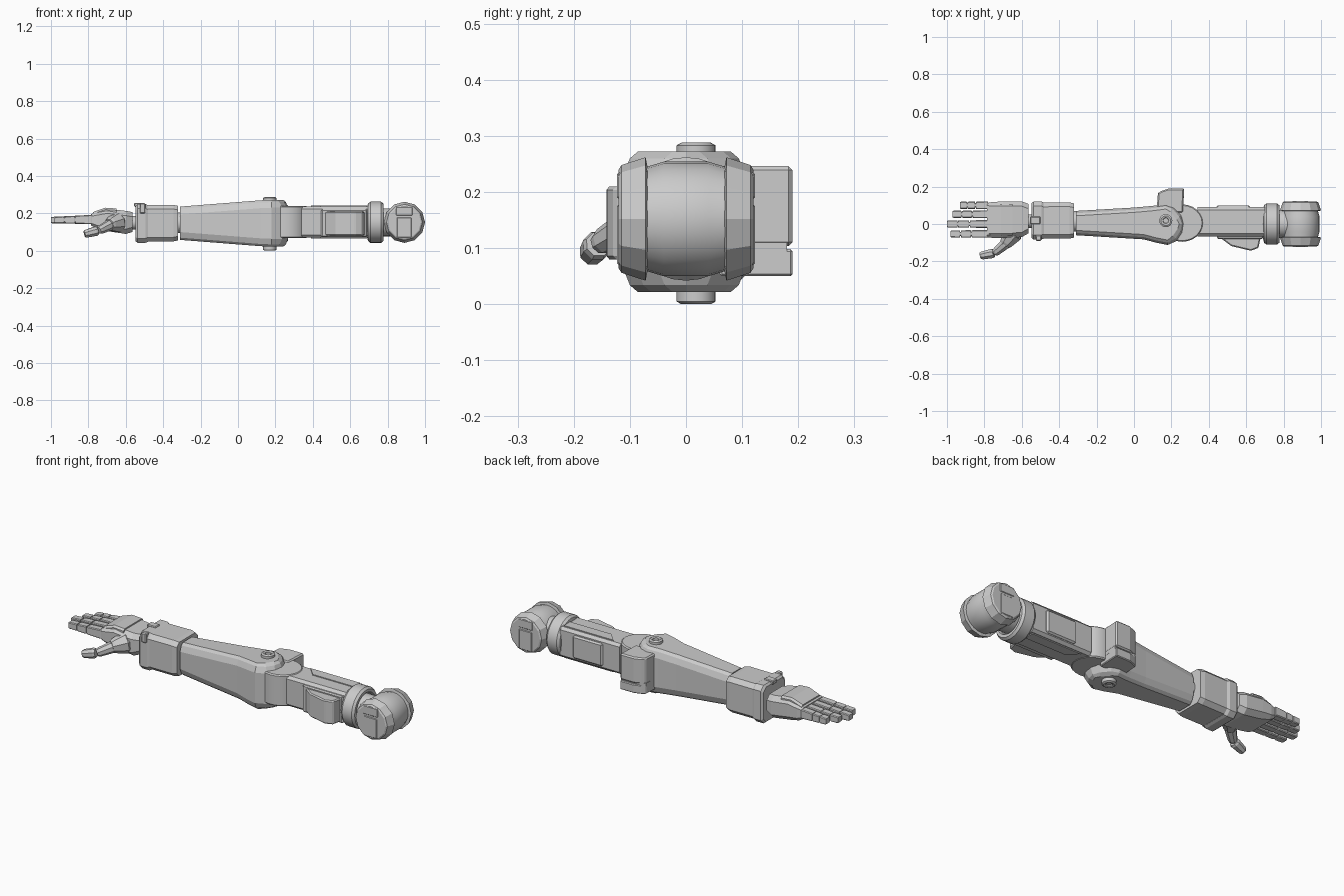
import bpy, bmesh, math
from mathutils import Vector

if "Cube" in bpy.data.objects:
    bpy.data.objects.remove(bpy.data.objects["Cube"])

metal = bpy.data.materials.new("light_grey_metal")
metal.diffuse_color = (0.6, 0.6, 0.6, 1)
metal.use_nodes = True
metal.node_tree.nodes["Principled BSDF"].inputs["Base Color"].default_value = metal.diffuse_color


def loft(name, rings, bevel=0.0, smooth=False):
    """Skin a list of equal-length rings and cap both ends."""
    bm = bmesh.new()
    vs = [[bm.verts.new(p) for p in r] for r in rings]
    n = len(rings[0])
    for a, b in zip(vs, vs[1:]):
        for i in range(n):
            bm.faces.new((a[i], a[(i + 1) % n], b[(i + 1) % n], b[i]))
    bm.faces.new(vs[0])
    bm.faces.new(vs[-1])
    bmesh.ops.recalc_face_normals(bm, faces=bm.faces)
    me = bpy.data.meshes.new(name)
    bm.to_mesh(me)
    bm.free()
    me.materials.append(metal)
    ob = bpy.data.objects.new(name, me)
    bpy.context.collection.objects.link(ob)
    if bevel:
        m = ob.modifiers.new("bevel", 'BEVEL')
        m.width, m.segments, m.limit_method = bevel, 1, 'ANGLE'
    if smooth:
        bpy.ops.object.select_all(action='DESELECT')
        ob.select_set(True)
        bpy.context.view_layer.objects.active = ob
        bpy.ops.object.shade_smooth_by_angle(angle=math.radians(28))
    return ob


def prism(name, outline, z0, z1, bevel=0.0, smooth=False):
    return loft(name, [[(x, y, z) for x, y in outline] for z in (z0, z1)], bevel, smooth)


def box(name, x0, x1, y0, y1, z0, z1, bevel=0.0):
    return prism(name, [(x0, y0), (x1, y0), (x1, y1), (x0, y1)], z0, z1, bevel)


def section(x, y0, y1, z0, z1, c):
    """Rectangle across the arm with cut corners."""
    return [(x, y0 + c, z0), (x, y1 - c, z0), (x, y1, z0 + c), (x, y1, z1 - c),
            (x, y1 - c, z1), (x, y0 + c, z1), (x, y0, z1 - c), (x, y0, z0 + c)]


def lathe(name, axis, centre, profile, sides, smooth=False):
    """Profile of (position, radius) turned about one axis; centre gives the other two."""
    rings = []
    for pos, r in profile:
        ring = []
        for i in range(sides):
            a = 2 * math.pi * i / sides
            p = [centre[0] + r * math.cos(a), centre[1] + r * math.sin(a)]
            p.insert("xyz".index(axis), pos)
            ring.append(p)
        rings.append(ring)
    return loft(name, rings, smooth=smooth)


def limb(name, p0, p1, r0, r1):
    """Tapered eight-sided link between two points."""
    p0, p1 = Vector(p0), Vector(p1)
    q = (p1 - p0).to_track_quat('Z', 'Y')
    ends = ((p0, r0 * 0.85), (p0.lerp(p1, 0.15), r0), (p0.lerp(p1, 0.85), r1), (p1, r1 * 0.8))
    return loft(name, [[p + q @ Vector((r * math.cos((i + .5) * math.pi / 4),
                                        r * math.sin((i + .5) * math.pi / 4), 0))
                        for i in range(8)] for p, r in ends])


# Shoulder joint: barrel with two flared caps and side plates
lathe("shoulder_barrel", 'y', (0.89, 0.152),
      [(-0.09, 0.093), (-0.07, 0.093), (-0.04, 0.102), (0.04, 0.102), (0.07, 0.093),
       (0.09, 0.093)], 24, True)
for s, side in ((-1, "front"), (1, "back")):
    lathe("shoulder_cap_" + side, 'y', (0.89, 0.152),
          [(s * 0.068, 0.09), (s * 0.072, 0.11), (s * 0.115, 0.096), (s * 0.12, 0.088)], 12)
    ya, yb = sorted((s * 0.115, s * 0.123))
    box("shoulder_plate_" + side, 0.85, 0.927, ya, yb, 0.07, 0.178, 0.003)
    box("shoulder_tab_" + side, 0.845, 0.932, ya, yb, 0.188, 0.235, 0.003)

# Collar between the shoulder and the upper arm
lathe("shoulder_neck", 'x', (0, 0.152), [(0.76, 0.075), (0.83, 0.075)], 24, True)
lathe("collar", 'x', (0, 0.152),
      [(0.69, 0.08), (0.695, 0.1), (0.708, 0.11), (0.765, 0.11), (0.777, 0.1), (0.777, 0.085),
       (0.765, 0.08)], 28, True)

# Upper arm with side housings and inlaid strips
loft("upper_arm", [section(x, -0.066, 0.09, 0.07, 0.236, 0.014) for x in (0.34, 0.70)])
prism("front_housing", [(0.44, -0.05), (0.45, -0.066), (0.52, -0.118), (0.625, -0.143),
                        (0.665, -0.128), (0.68, -0.06), (0.68, -0.05)], 0.08, 0.21, 0.006)
box("housing_rim", 0.445, 0.69, -0.08, -0.05, 0.074, 0.222, 0.006)
box("back_panel", 0.44, 0.62, 0.07, 0.1, 0.09, 0.215, 0.008)
for z, side in ((0.233, "top"), (0.065, "bottom")):
    prism("strip_" + side, [(0.39, 0.072), (0.69, 0.072), (0.69, 0.018), (0.44, 0.018)],
          z, z + 0.008)

# Elbow knuckle held between the forearm plates
prism("elbow_knuckle", [(0.258 + 0.112 * math.cos(i * math.pi / 12),
                         0.005 + 0.1 * math.sin(i * math.pi / 12)) for i in range(24)],
      0.068, 0.24, 0.006, True)

# Forearm: tapered outline with sloping top and bottom edges
outline = [(-0.31, 0.07), (0.0, 0.088), (0.1, 0.097), (0.17, 0.106), (0.22, 0.092),
           (0.255, 0.05), (0.268, 0.0), (0.26, -0.05), (0.235, -0.088), (0.18, -0.112),
           (0.12, -0.1), (0.05, -0.082), (-0.31, -0.06)]


def half_height(x):
    t = min(1, max(0, (x + 0.31) / 0.46))
    return 0.089 + 0.036 * t


def forearm_ring(sign, edge, inset):
    ring = []
    for x, y in outline:
        yy = math.copysign(max(0, abs(y) - inset), y)
        xx = x - inset if x > 0.2 else x
        ring.append((xx, yy, 0.147 + sign * (half_height(x) - edge)))
    return ring


loft("forearm", [forearm_ring(-1, 0, 0.026), forearm_ring(-1, 0.012, 0.012),
                 forearm_ring(-1, 0.042, 0), forearm_ring(1, 0.042, 0),
                 forearm_ring(1, 0.012, 0.012), forearm_ring(1, 0, 0.026)])

# Elbow bolt with dished ends
lathe("elbow_bolt", 'z', (0.17, 0.018),
      [(0.008, 0.014), (0.003, 0.016), (0, 0.026), (0.005, 0.035), (0.283, 0.035),
       (0.288, 0.026), (0.285, 0.016), (0.28, 0.014)], 20, True)

# Elbow fin in two stacked blocks
fin = [(0.12, 0.06), (0.128, 0.165), (0.145, 0.176), (0.185, 0.19), (0.268, 0.19), (0.262, 0.06)]
prism("elbow_fin_upper", fin, 0.104, 0.246, 0.007)
prism("elbow_fin_lower", fin, 0.05, 0.098, 0.004)
prism("elbow_fin_core", [(x, min(y, 0.18)) for x, y in fin], 0.09, 0.11)

# Wrist core and cuff
lathe("wrist_core", 'x', (0.015, 0.15), [(-0.6, 0.036), (-0.53, 0.036), (-0.53, 0.055),
                                        (-0.29, 0.055)], 20, True)
loft("cuff", [section(-0.49, -0.078, 0.114, 0.05, 0.244, 0.022),
              section(-0.345, -0.078, 0.115, 0.05, 0.245, 0.022),
              section(-0.32, -0.073, 0.11, 0.055, 0.24, 0.022)])
loft("cuff_band", [section(-0.547, -0.075, 0.112, 0.05, 0.24, 0.024),
                   section(-0.537, -0.083, 0.12, 0.042, 0.25, 0.024),
                   section(-0.495, -0.083, 0.12, 0.042, 0.25, 0.024),
                   section(-0.48, -0.077, 0.113, 0.049, 0.243, 0.024)])
box("cuff_latch", -0.525, -0.495, -0.09, -0.06, 0.20, 0.254, 0.005)
box("cuff_latch_top", -0.555, -0.50, 0.0, 0.04, 0.235, 0.256, 0.004)

# Hand
loft("palm", [section(-0.785, -0.072, 0.112, 0.135, 0.196, 0.012),
              section(-0.755, -0.074, 0.118, 0.118, 0.208, 0.018),
              section(-0.70, -0.076, 0.12, 0.105, 0.225, 0.025),
              section(-0.60, -0.07, 0.12, 0.09, 0.213, 0.025),
              section(-0.565, -0.05, 0.108, 0.1, 0.207, 0.025)])
loft("knuckle_guard", [section(-0.775, -0.06, 0.105, 0.16, 0.207, 0.01),
                       section(-0.71, -0.062, 0.107, 0.17, 0.23, 0.01),
                       section(-0.65, -0.062, 0.107, 0.17, 0.226, 0.01)])

# Fingers: three links on a thin core
for name, y, tip in (("little", 0.1, -0.93), ("ring", 0.052, -0.97),
                     ("middle", 0.0, -1.0), ("index", -0.053, -0.98)):
    length = tip + 0.78
    loft(name + "_finger_core", [section(x, y - 0.011, y + 0.011, 0.152, 0.178, 0.004)
                                 for x in (-0.775, tip + 0.01)])
    for i, (a, b) in enumerate(((0, 0.44), (0.46, 0.73), (0.75, 1))):
        rings = []
        for t, k in ((a, 0.93), (a + 0.02, 1), (b - 0.03, 1), (b, 0.88)):
            w = (0.0205 - 0.0015 * t) * k
            h = (0.025 - 0.008 * t) * k
            zc = 0.167 - 0.003 * t
            rings.append(section(-0.78 + length * t, y - w, y + w, zc - h, zc + h, 0.004))
        loft(f"{name}_finger_link_{i + 1}", rings)

# Thumb: three links bending forward and down
limb("thumb_base", (-0.64, -0.04, 0.152), (-0.69, -0.11, 0.14), 0.056, 0.038)
limb("thumb_middle", (-0.68, -0.10, 0.14), (-0.745, -0.155, 0.108), 0.03, 0.024)
limb("thumb_tip", (-0.75, -0.156, 0.107), (-0.82, -0.17, 0.089), 0.027, 0.023)
